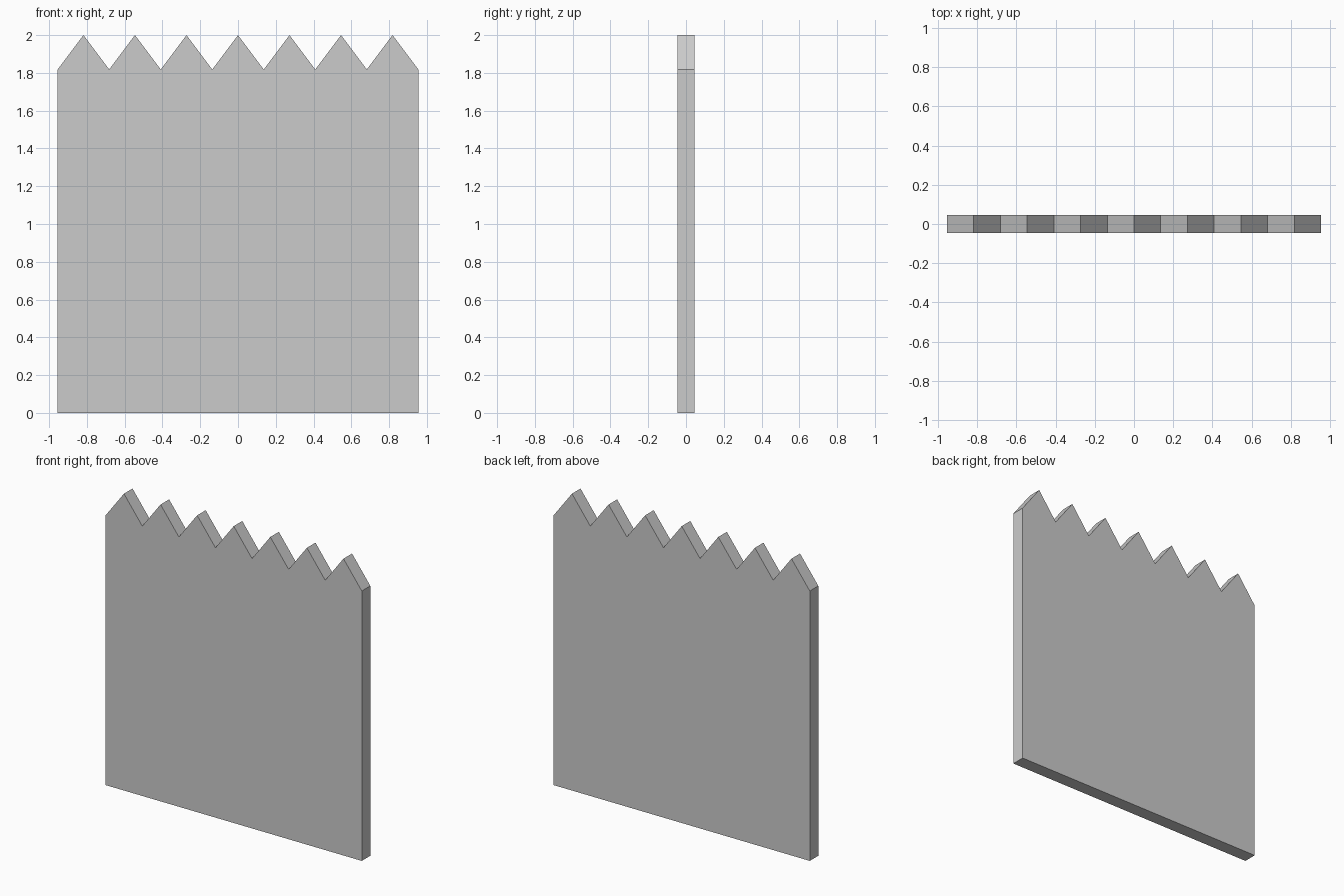
import bpy, bmesh

if "Cube" in bpy.data.objects:
    bpy.data.objects.remove(bpy.data.objects["Cube"])

TEETH = 7
STEP = 3 / 11          # width of one pointed board
HALF_W = TEETH * STEP / 2
VALLEY, PEAK = 20 / 11, 2.0
THICK = 1 / 11

# Zigzag-topped outline, counter-clockwise seen from the front
profile = [(-HALF_W, 0), (HALF_W, 0)]
for i in range(2 * TEETH + 1):
    profile.append((HALF_W - i * STEP / 2, PEAK if i % 2 else VALLEY))

# Extrude the outline front to back
bm = bmesh.new()
front = bm.faces.new([bm.verts.new((x, -THICK / 2, z)) for x, z in profile])
ext = bmesh.ops.extrude_face_region(bm, geom=[front], use_keep_orig=True)
moved = [g for g in ext["geom"] if isinstance(g, bmesh.types.BMVert)]
bmesh.ops.translate(bm, verts=moved, vec=(0, THICK, 0))
bmesh.ops.recalc_face_normals(bm, faces=bm.faces)

mesh = bpy.data.meshes.new("fence_panel")
bm.to_mesh(mesh)
bm.free()
bpy.context.collection.objects.link(bpy.data.objects.new("fence_panel", mesh))
